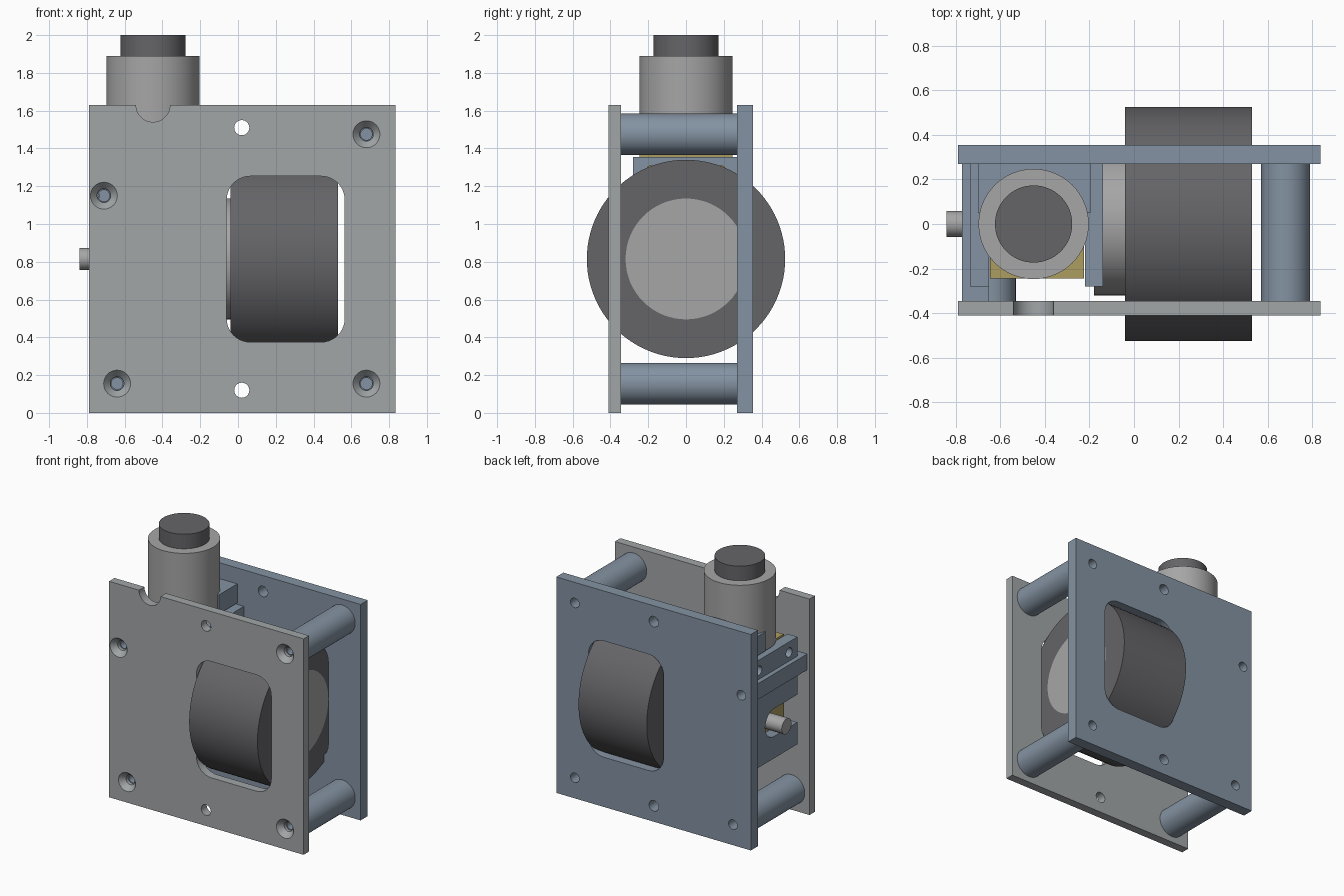
import bpy, bmesh, math
from mathutils import Vector

if "Cube" in bpy.data.objects:
    bpy.data.objects.remove(bpy.data.objects["Cube"])


def material(name, rgb):
    m = bpy.data.materials.new(name)
    m.diffuse_color = (*rgb, 1)
    m.use_nodes = True
    m.node_tree.nodes["Principled BSDF"].inputs["Base Color"].default_value = m.diffuse_color
    return m


GREY = material("plate_grey", (0.36, 0.38, 0.39))
BLUE = material("blue_grey", (0.23, 0.29, 0.36))
RUBBER = material("dark_rubber", (0.13, 0.13, 0.14))
METAL = material("light_metal", (0.38, 0.38, 0.38))
BRASS = material("brass", (0.42, 0.34, 0.12))


def place(axis, u, v, a):
    return Vector({"x": (a, u, v), "y": (u, a, v), "z": (u, v, a)}[axis])


def circle(u, v, r, n=48):
    return [(u + r * math.cos(2 * math.pi * i / n), v + r * math.sin(2 * math.pi * i / n)) for i in range(n)]


def rect(u0, u1, v0, v1):
    return [(u0, v0), (u1, v0), (u1, v1), (u0, v1)]


def rounded_rect(u0, u1, v0, v1, r, n=10):
    pts = []
    corners = [(u1 - r, v1 - r), (u0 + r, v1 - r), (u0 + r, v0 + r), (u1 - r, v0 + r)]
    for k, (cu, cv) in enumerate(corners):
        for i in range(n + 1):
            t = math.pi / 2 * (k + i / n)
            pts.append((cu + r * math.cos(t), cv + r * math.sin(t)))
    return pts


def prism(name, axis, pts, a, b, mat=None, end_pts=None):
    """Extrude a closed outline along an axis, optionally tapering to end_pts."""
    bm = bmesh.new()
    lo = [bm.verts.new(place(axis, u, v, a)) for u, v in pts]
    hi = [bm.verts.new(place(axis, u, v, b)) for u, v in (end_pts or pts)]
    bm.faces.new(lo[::-1])
    bm.faces.new(hi)
    n = len(pts)
    for i in range(n):
        j = (i + 1) % n
        bm.faces.new((lo[i], lo[j], hi[j], hi[i]))
    bmesh.ops.recalc_face_normals(bm, faces=bm.faces)
    me = bpy.data.meshes.new(name)
    bm.to_mesh(me)
    bm.free()
    ob = bpy.data.objects.new(name, me)
    bpy.context.collection.objects.link(ob)
    if mat:
        me.materials.append(mat)
    return ob


def cut(ob, cutters):
    for c in cutters:
        bpy.context.view_layer.objects.active = ob
        mod = ob.modifiers.new("cut", "BOOLEAN")
        mod.operation = "DIFFERENCE"
        mod.solver = "EXACT"
        mod.object = c
        bpy.ops.object.modifier_apply(modifier=mod.name)
        bpy.data.objects.remove(c)


def hole(axis, u, v, r, a, b):
    return prism("cutter", axis, circle(u, v, r, 32), a, b)


# Fixing positions (x, z)
ROUND_POSTS = [(0.68, 1.475), (0.68, 0.155), (-0.64, 0.155)]
BAR_POST = (-0.71, 1.15)
FIXINGS = ROUND_POSTS + [BAR_POST]
PLAIN_HOLES = [(0.02, 1.51), (0.02, 0.12)]
F0, F1, B0, B1 = -0.41, -0.345, 0.27, 0.355

# Front and back plates with wheel windows and holes
for name, y0, y1, mat in (("front_plate", F0, F1, GREY), ("back_plate", B0, B1, BLUE)):
    plate = prism(name, "y", rect(-0.79, 0.835, 0, 1.63), y0, y1, mat)
    cutters = [prism("cutter", "y", rounded_rect(-0.06, 0.565, 0.375, 1.253, 0.125), y0 - 0.1, y1 + 0.1)]
    cutters += [hole("y", x, z, 0.04, y0 - 0.1, y1 + 0.1) for x, z in PLAIN_HOLES]
    cutters += [hole("y", x, z, 0.036, y0 - 0.1, y1 + 0.1) for x, z in FIXINGS]
    if name == "front_plate":
        # countersinks and the motor notch
        cutters += [prism("cutter", "y", circle(x, z, 0.073, 32), y0 - 0.002, y0 + 0.04,
                          end_pts=circle(x, z, 0.036, 32)) for x, z in FIXINGS]
        cutters.append(hole("y", -0.45, 1.63, 0.09, y0 - 0.1, y1 + 0.1))
    cut(plate, cutters)


# Spacers between the plates, with blind screw holes
def screw_holes(x, z):
    return [hole("y", x, z, 0.03, F1 - 0.05, F1 + 0.2), hole("y", x, z, 0.03, B0 - 0.2, B0 + 0.05)]


for i, (x, z) in enumerate(ROUND_POSTS):
    post = prism(f"spacer_post_{i + 1}", "y", circle(x, z, 0.11), F1, B0, BLUE)
    cut(post, screw_holes(x, z))
bar = prism("spacer_bar", "y", rect(-0.77, -0.65, 1.09, 1.21), F1, B0, BLUE)
cut(bar, screw_holes(*BAR_POST))

# Gearbox side brackets with an open shaft slot
ARC = [(0.105 * math.sin(math.pi * i / 16), 0.815 + 0.105 * math.cos(math.pi * i / 16)) for i in range(17)]
PROFILE = [(-0.28, 0.71), (-0.28, 0.545), (0.27, 0.545), (0.27, 1.355), (-0.28, 1.355), (-0.28, 0.92)] + ARC
for name, x0, x1 in (("left_bracket", -0.735, -0.65), ("right_bracket", -0.22, -0.14)):
    bracket = prism(name, "x", PROFILE, x0, x1, BLUE)
    cut(bracket, [hole("x", y, 1.275, 0.035, x0 - 0.05, x1 + 0.05) for y in (-0.18, 0.18)])

# Gearbox and motor
prism("gearbox", "z", rect(-0.645, -0.225, -0.245, 0.245), 0.57, 1.365, BRASS)
clamp = prism("motor_clamp", "z", rect(-0.70, -0.195, 0.05, 0.27), 1.366, 1.51, BLUE)
cut(clamp, [hole("z", -0.45, 0, 0.246, 1.3, 1.6)])
prism("motor_body", "z", circle(-0.45, 0, 0.247, 64), 1.365, 1.89, METAL)
prism("motor_cap", "z", circle(-0.45, 0, 0.173, 64), 1.89, 2.0, RUBBER)

# Drive shaft, hub and wheel
prism("drive_shaft", "x", circle(0, 0.815, 0.058), -0.84, -0.18, METAL)
tyre = prism("wheel_tyre", "x", circle(0, 0.815, 0.525, 96), -0.04, 0.53, RUBBER)
cut(tyre, [prism("cutter", "x", circle(0, 0.815, 0.32, 64), -0.2, 0.7)])
prism("wheel_hub", "x", circle(0, 0.815, 0.32, 64), -0.18, 0.53, METAL)

# Smooth the round surfaces and keep edges sharp
for ob in bpy.context.scene.objects:
    ob.select_set(True)
bpy.context.view_layer.objects.active = bpy.context.scene.objects[0]
bpy.ops.object.shade_smooth_by_angle(angle=math.radians(30))
